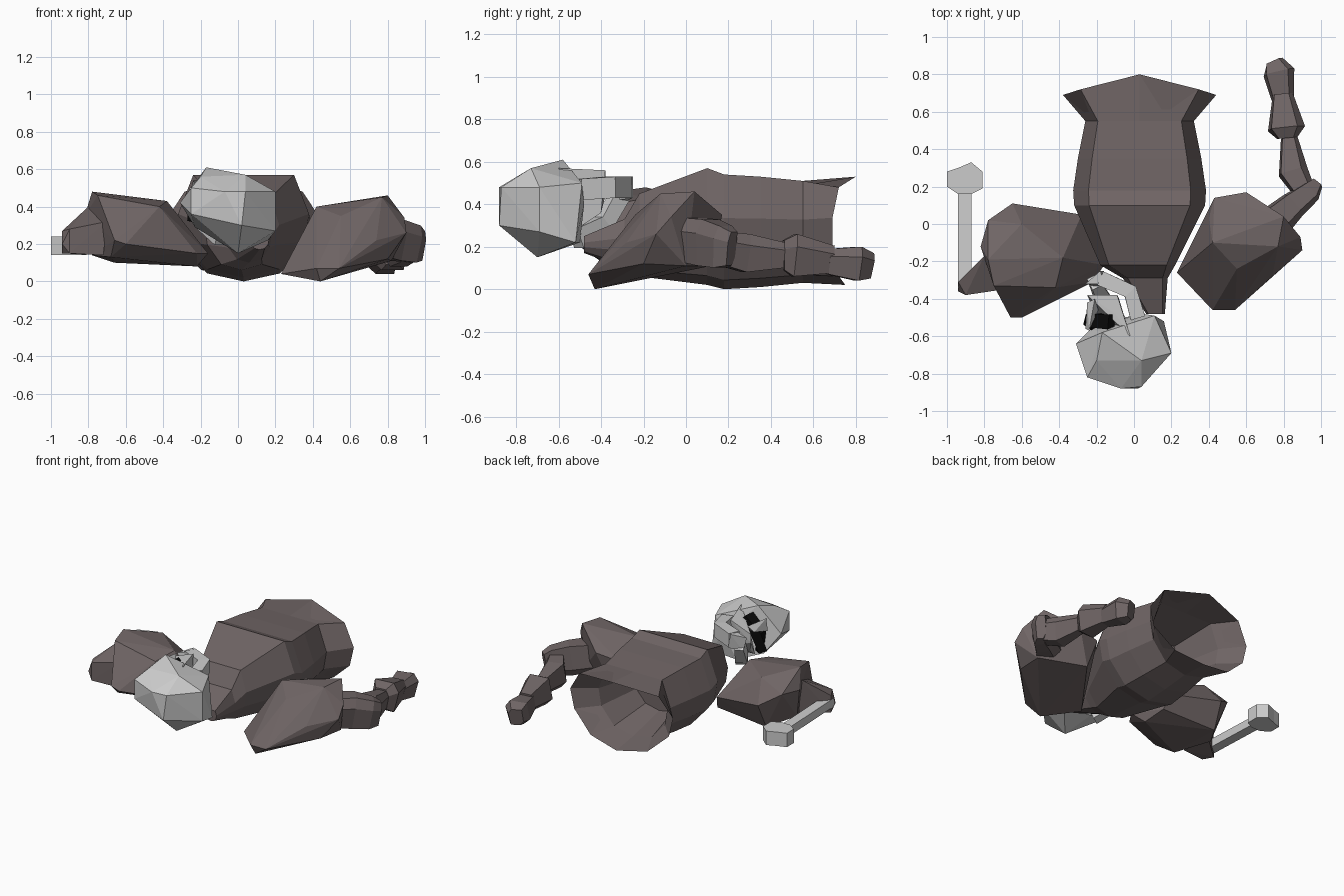
import bpy, bmesh, math
from mathutils import Vector


def material(name, r, g, b):
    m = bpy.data.materials.new(name)
    m.diffuse_color = (r, g, b, 1)
    return m


HIDE = material("dark_hide", .16, .13, .13)
BONE = material("bone", .78, .78, .76)
BLACK = material("socket_black", .003, .003, .003)


def finish(name, bm, mat):
    bmesh.ops.recalc_face_normals(bm, faces=bm.faces)
    me = bpy.data.meshes.new(name)
    bm.to_mesh(me)
    bm.free()
    me.materials.append(mat)
    ob = bpy.data.objects.new(name, me)
    bpy.context.collection.objects.link(ob)
    return ob


def hull(name, pts, mat):
    """Faceted solid round a few points."""
    bm = bmesh.new()
    for p in pts:
        bm.verts.new(p)
    bmesh.ops.convex_hull(bm, input=bm.verts)
    loose = [v for v in bm.verts if not v.link_faces]
    bmesh.ops.delete(bm, geom=loose, context='VERTS')
    return finish(name, bm, mat)


def skin(name, rings, mat):
    """Bridge equal-sized rings of points and cap both ends."""
    bm = bmesh.new()
    rows = [[bm.verts.new(p) for p in r] for r in rings]
    n = len(rows[0])
    for a, b in zip(rows, rows[1:]):
        for i in range(n):
            j = (i + 1) % n
            bm.faces.new((a[i], a[j], b[j], b[i]))
    bm.faces.new(rows[0])
    bm.faces.new(rows[-1])
    return finish(name, bm, mat)


def limb(name, stations, mat, shape):
    """Stations: x, y, z, half width, half height, swept along their path."""
    rings = []
    for i, s in enumerate(stations):
        a = Vector(stations[max(i - 1, 0)][:3])
        b = Vector(stations[min(i + 1, len(stations) - 1)][:3])
        d = (b - a).normalized()
        side = d.cross(Vector((0, 0, 1))).normalized()
        up = side.cross(d)
        rings.append([Vector(s[:3]) + side * u * s[3] + up * v * s[4] for u, v in shape])
    return skin(name, rings, mat)


SQUARE = [(-1, -1), (1, -1), (1, 1), (-1, 1)]
HEX = [(-1, -.5), (-.5, -1), (.7, -1), (1, .4), (.6, 1), (-.8, 1)]

# Torso: neck, blunt chest, waist, flared ragged hem, then folded into the hollow inside
half = [(0, 1), (.77, 1), (1, .62), (.92, .35), (.55, .08), (0, 0)]
section = half + [(-u, v) for u, v in half[-2:0:-1]]
ragged = [.11, .03, 0, 0, .03, .06, .03, 0, 0, .03]
droop = [0, -.05, 0, 0, 0, 0, 0, 0, 0, -.05]
rings = []
for y, cx, w, bottom, top, rag in [
        (-.48, .115, .05, .17, .25, 0), (-.29, .06, .12, .1, .33, 0),
        (-.22, .02, .2, .06, .45, 0), (.1, .03, .35, .02, .57, 0),
        (.18, .03, .355, 0, .54, 0), (.35, .03, .33, .01, .53, 0),
        (.55, .03, .29, .03, .51, 0), (.69, .03, .41, .02, .53, 1),
        (.56, .03, .275, .05, .49, 0), (.26, .03, .2, .12, .43, 0)]:
    rings.append([(cx + u * w, y + rag * o, bottom + v * (top - bottom) + rag * dz)
                  for (u, v), o, dz in zip(section, ragged, droop)])
skin("torso", rings, HIDE)

# Sleeved shoulders
hull("right_shoulder", [
    (.23, -.26, .04), (.42, -.1, .4), (.4, .03, .33), (.43, .14, .32), (.6, .17, .35),
    (.55, -.24, .35), (.8, .04, .46), (.77, -.12, .45), (.89, -.07, .34), (.9, -.14, .26),
    (.74, -.28, .22), (.8, -.2, .12), (.82, 0, .11), (.54, -.46, .07), (.42, -.46, .07),
    (.44, -.43, 0), (.5, .12, .11)], HIDE)
hull("left_shoulder", [
    (-.28, .05, .22), (-.65, .11, .28), (-.78, .02, .36), (-.78, -.19, .48),
    (-.75, -.33, .46), (-.38, -.18, .43), (-.42, -.34, .4), (-.6, .0, .43),
    (-.82, -.12, .35), (-.66, -.5, .22), (-.6, -.5, .2), (-.22, -.31, .15), (-.16, -.22, .15),
    (-.22, -.15, .08), (-.66, .03, .1), (-.68, -.4, .13), (-.78, -.15, .14),
    (-.25, 0, .12)], HIDE)
hull("left_elbow_stump", [
    (-.94, -.31, .27), (-.9, -.38, .28), (-.94, -.31, .15), (-.9, -.38, .15),
    (-.94, -.36, .2), (-.72, -.35, .14), (-.7, -.35, .32), (-.8, -.17, .4),
    (-.78, -.17, .16)], HIDE)

# Bare forearm bone with its knob
limb("forearm_bone", [(-.905, -.34, .21, .035, .03), (-.905, .2, .19, .035, .03)], BONE, SQUARE)
outline = [(-1, .2), (-1, .28), (-.94, .3), (-.87, .33), (-.81, .28), (-.81, .19),
           (-.87, .16), (-.94, .16)]
skin("bone_knob", [[(x, y, z) for x, y in outline] for z in (.14, .24)], BONE)

# Right arm reaching backwards
limb("right_upper_arm", [(.72, -.02, .24, .1, .1), (.85, .1, .22, .075, .11),
                         (.94, .17, .2, .06, .1), (.975, .215, .19, .035, .08)], HIDE, HEX)
limb("right_forearm", [(.91, .18, .19, .06, .08), (.85, .28, .17, .08, .09),
                       (.83, .46, .16, .045, .06)], HIDE, HEX)
limb("right_wrist", [(.82, .46, .16, .055, .07), (.815, .51, .16, .1, .1),
                     (.795, .69, .14, .055, .065)], HIDE, HEX)
limb("right_hand", [(.795, .67, .13, .06, .06), (.775, .81, .12, .085, .08),
                    (.75, .865, .11, .05, .06)], HIDE, HEX)

# Skull lying on its side, facing back and left
hull("cranium", [
    (-.31, -.64, .42), (-.25, -.82, .5), (-.25, -.82, .36), (-.07, -.88, .48), (.02, -.88, .3),
    (.04, -.87, .48), (.2, -.69, .48), (.2, -.69, .27), (0, -.7, .15), (.11, -.49, .5),
    (.16, -.52, .22), (-.17, -.58, .61), (.04, -.73, .57), (-.2, -.73, .56), (-.05, -.5, .22),
    (-.23, -.56, .29), (.04, -.48, .4)], BONE)
hull("upper_jaw", [
    (-.25, -.38, .5), (-.25, -.38, .44), (-.09, -.38, .56), (-.02, -.6, .57), (-.08, -.4, .36),
    (-.21, -.43, .36), (-.05, -.52, .28), (-.1, -.48, .55), (-.2, -.5, .3)], BONE)
limb("eye_sockets", [(-.12, -.525, .545, .04, .025), (-.22, -.515, .45, .035, .04),
                     (-.23, -.53, .32, .03, .03)], BLACK, SQUARE)
hull("nose_bridge", [
    (-.25, -.42, .5), (-.21, -.4, .54), (-.24, -.57, .54), (-.26, -.56, .46),
    (-.19, -.46, .48)], BONE)

# Open U-shaped lower jaw
limb("lower_jaw_upper_side", [(.02, -.5, .47, .04, .05), (-.02, -.36, .48, .04, .05),
                              (-.18, -.29, .48, .04, .05)], BONE, SQUARE)
hull("chin", [(-.26, -.32, .5), (-.18, -.25, .53), (-.16, -.25, .43), (-.24, -.31, .4),
              (-.16, -.32, .53), (-.18, -.34, .42)], BONE)
limb("lower_jaw_lower_side", [(-.21, -.31, .44, .03, .04), (-.17, -.39, .31, .04, .04),
                              (-.08, -.52, .24, .04, .05)], BONE, SQUARE)
